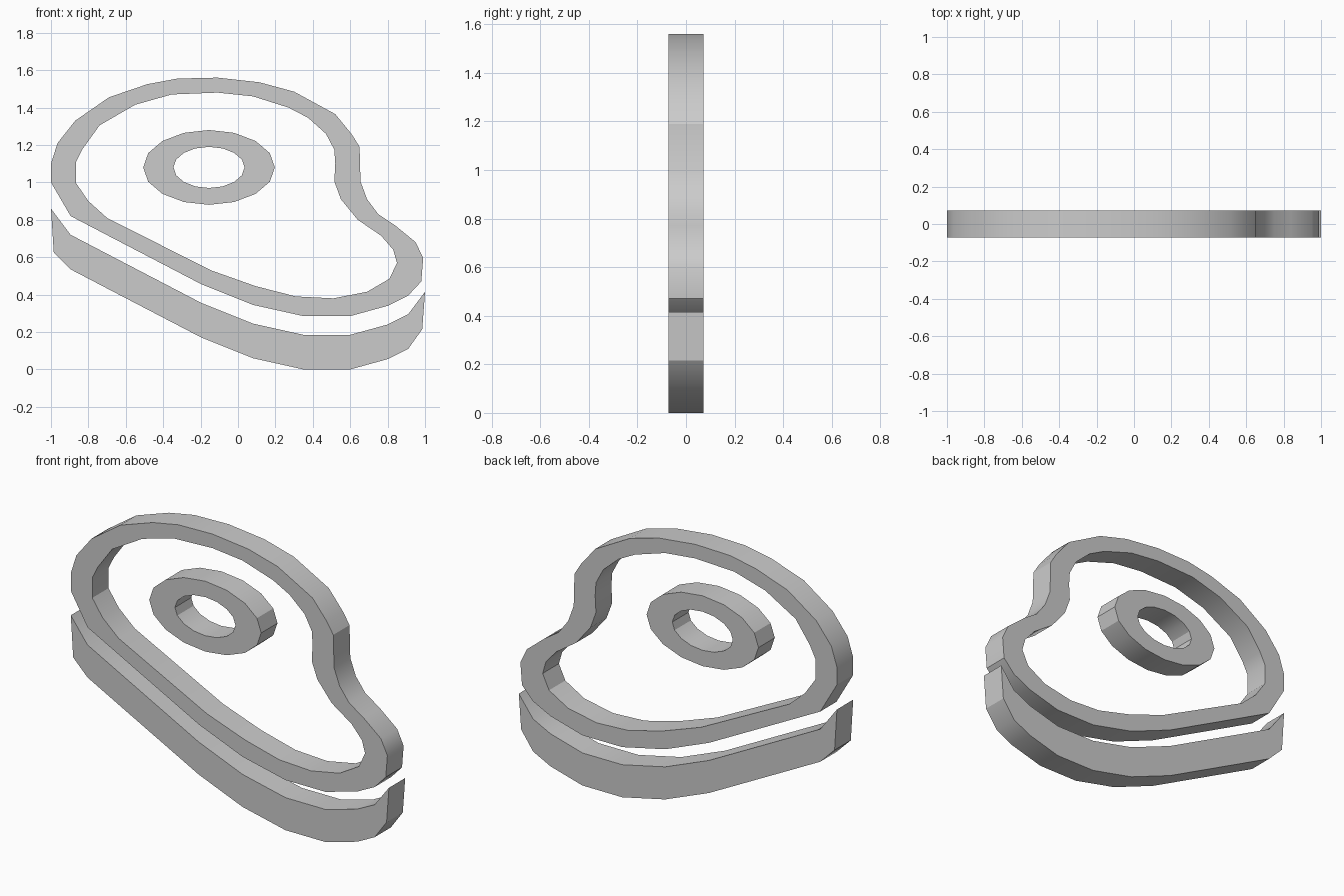
import bpy
import bmesh
import math

HALF_DEPTH = 0.073

default_cube = bpy.data.objects.get("Cube")
if default_cube:
    bpy.data.objects.remove(default_cube, do_unlink=True)

grey = bpy.data.materials.new("plain grey")
grey.use_nodes = True
colour = (0.6, 0.6, 0.6, 1)
grey.diffuse_color = colour
grey.node_tree.nodes["Principled BSDF"].inputs["Base Color"].default_value = colour


def ellipse(centre, radius_x, radius_z, sides=16):
    """Closed outline of an ellipse as (x, z) points."""
    angles = [math.tau * i / sides for i in range(sides)]
    return [(centre[0] + radius_x * math.cos(a), centre[1] + radius_z * math.sin(a))
            for a in angles]


def shifted(points, drop):
    return [(x, z - drop) for x, z in points]


def slab(name, *outlines):
    """Upright flat slab; outlines after the first one cut holes."""
    curve = bpy.data.curves.new(name, "CURVE")
    curve.dimensions = "2D"
    curve.fill_mode = "BOTH"
    curve.extrude = HALF_DEPTH
    for outline in outlines:
        spline = curve.splines.new("POLY")
        spline.points.add(len(outline) - 1)
        for point, (x, z) in zip(spline.points, outline):
            point.co = (x, z, 0, 1)
        spline.use_cyclic_u = True
    obj = bpy.data.objects.new(name, curve)
    obj.rotation_euler.x = math.pi / 2
    bpy.context.collection.objects.link(obj)

    # Turn the filled curve into one welded mesh with sharp corners
    bpy.ops.object.select_all(action="DESELECT")
    obj.select_set(True)
    bpy.context.view_layer.objects.active = obj
    bpy.ops.object.convert(target="MESH")
    obj = bpy.context.view_layer.objects.active
    mesh = obj.data
    bm = bmesh.new()
    bm.from_mesh(mesh)
    bmesh.ops.remove_doubles(bm, verts=bm.verts, dist=0.0005)
    bmesh.ops.recalc_face_normals(bm, faces=bm.faces)
    bm.to_mesh(mesh)
    bm.free()
    mesh.materials.clear()
    mesh.materials.append(grey)
    bpy.ops.object.shade_smooth_by_angle(angle=math.radians(30))
    return obj


# Upper outline of the rim, from the left side over the top to the right tip
rim_upper = [
    (-1, 1), (-1, 1.1), (-.965, 1.21), (-.87, 1.33), (-.69, 1.455), (-.485, 1.525),
    (-.325, 1.555), (-.11, 1.56), (.115, 1.535), (.3, 1.485), (.52, 1.365),
    (.61, 1.255), (.65, 1.19), (.655, 1.005), (.69, .91), (.75, .83),
    (.84, .77), (.95, .68), (.99, .595), (.98, .47),
]
# Lower outline of the rim, shared with the band below it
rim_lower = [
    (.91, .395), (.8, .34), (.6, .285), (.35, .285), (.08, .345),
    (-.195, .455), (-.675, .705), (-.895, .82),
]
# Opening inside the rim
rim_opening = [
    (-.865, .995), (-.865, 1.11), (-.83, 1.18), (-.74, 1.305), (-.55, 1.415),
    (-.355, 1.47), (-.11, 1.48), (.08, 1.46), (.27, 1.4), (.375, 1.345),
    (.47, 1.26), (.515, 1.175), (.52, 1.1), (.515, 1.005), (.55, .91),
    (.64, .8), (.765, .715), (.83, .64), (.85, .57), (.81, .485),
    (.69, .415), (.51, .38), (.31, .39), (.095, .445), (-.145, .53),
    (-.7, .81), (-.8, .9),
]
slab("steak_rim", rim_upper + rim_lower, rim_opening)

# Thick band that follows the underside of the rim
band_top = [(1, .415)] + shifted(rim_lower, .1) + [(-1, .86)]
band_bottom = [(.985, .215)] + shifted(rim_lower, .285) + [(-.985, .625)]
slab("lower_band", band_top + band_bottom[::-1])

# Oval bone ring in the middle
bone_centre = (-.155, 1.08)
slab("bone_ring", ellipse(bone_centre, .352, .2), ellipse(bone_centre, .19, .11))
